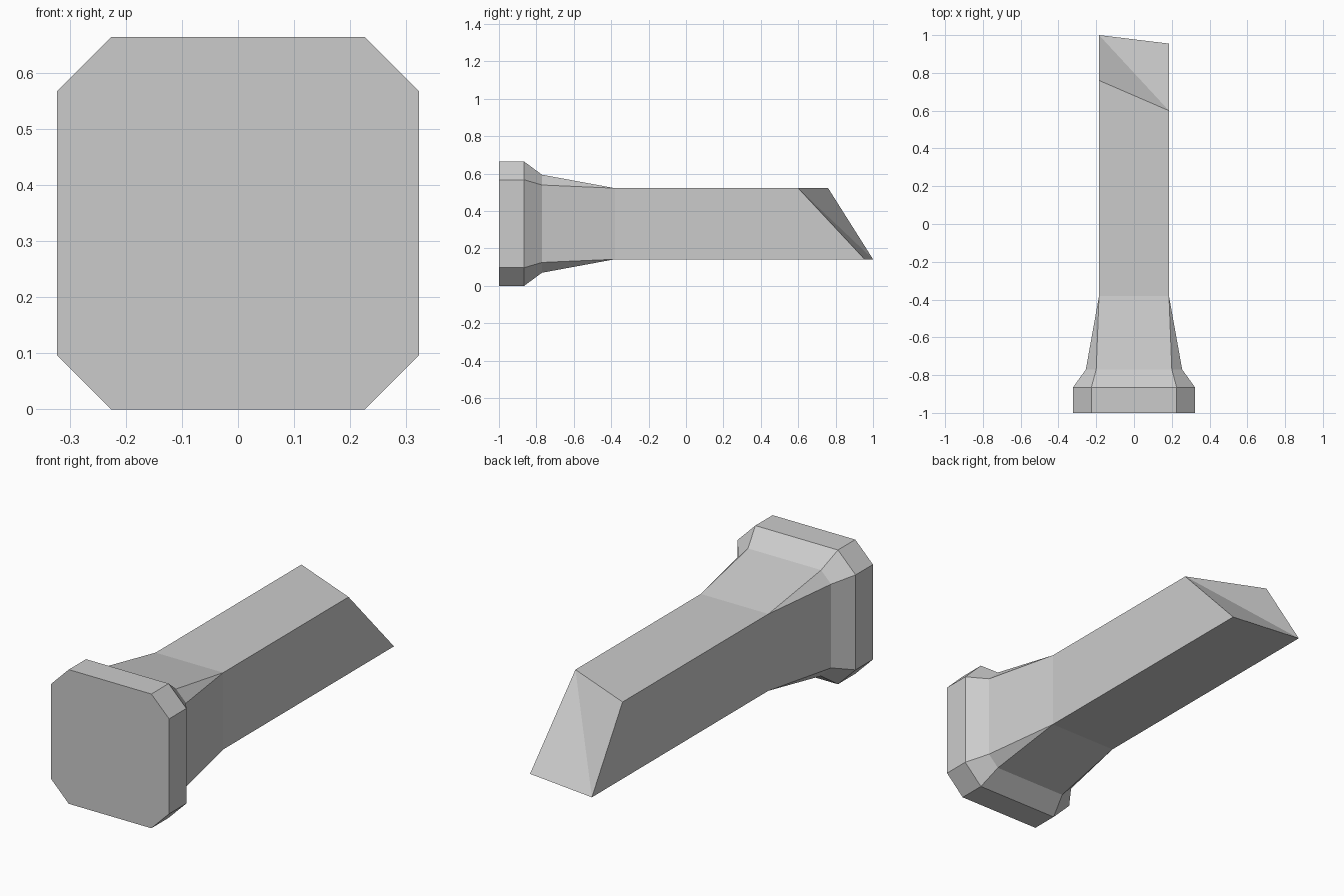
import bpy
import bmesh

if "Cube" in bpy.data.objects:
    bpy.data.objects.remove(bpy.data.objects["Cube"], do_unlink=True)

MID_Z = 0.332

# Single flat grey
grey = bpy.data.materials.new("plain grey")
grey.use_nodes = True
colour = (0.6, 0.6, 0.6, 1)
grey.diffuse_color = colour
grey.node_tree.nodes["Principled BSDF"].inputs["Base Color"].default_value = colour


def ring(bm, y, w, h, cut):
    """Chamfered rectangle, half width w and half height h."""
    pts = [(w, h - cut), (w - cut, h), (cut - w, h), (-w, h - cut),
           (-w, cut - h), (cut - w, -h), (w - cut, -h), (w, cut - h)]
    return [bm.verts.new((x, y, MID_Z + z)) for x, z in pts]


bm = bmesh.new()

# Wide head, stepped neck and tapering collar that ends as a square shaft
rings = [ring(bm, *r) for r in [(-1, 0.323, 0.332, 0.097),
                                (-0.865, 0.323, 0.332, 0.097),
                                (-0.77, 0.255, 0.262, 0.055),
                                (-0.38, 0.185, 0.19, 0)]]
bm.faces.new(rings[0])
for a, b in zip(rings, rings[1:]):
    for i in range(8):
        j = (i + 1) % 8
        bm.faces.new((a[i], a[j], b[j], b[i]))

# Shaft with an obliquely cut tip
collar = [rings[-1][i] for i in (0, 2, 4, 6)]
tip = []
for v, y in zip(collar, (0.6, 0.76, 1.0, 0.955)):
    tip.append(bm.verts.new((v.co.x, y, v.co.z)))
for i in range(4):
    j = (i + 1) % 4
    bm.faces.new((collar[i], collar[j], tip[j], tip[i]))
bm.faces.new((tip[0], tip[1], tip[2]))
bm.faces.new((tip[0], tip[2], tip[3]))

bmesh.ops.remove_doubles(bm, verts=bm.verts, dist=0.0001)
bmesh.ops.recalc_face_normals(bm, faces=bm.faces)

mesh = bpy.data.meshes.new("bolt")
bm.to_mesh(mesh)
bm.free()
mesh.materials.append(grey)
bpy.context.collection.objects.link(bpy.data.objects.new("bolt", mesh))
